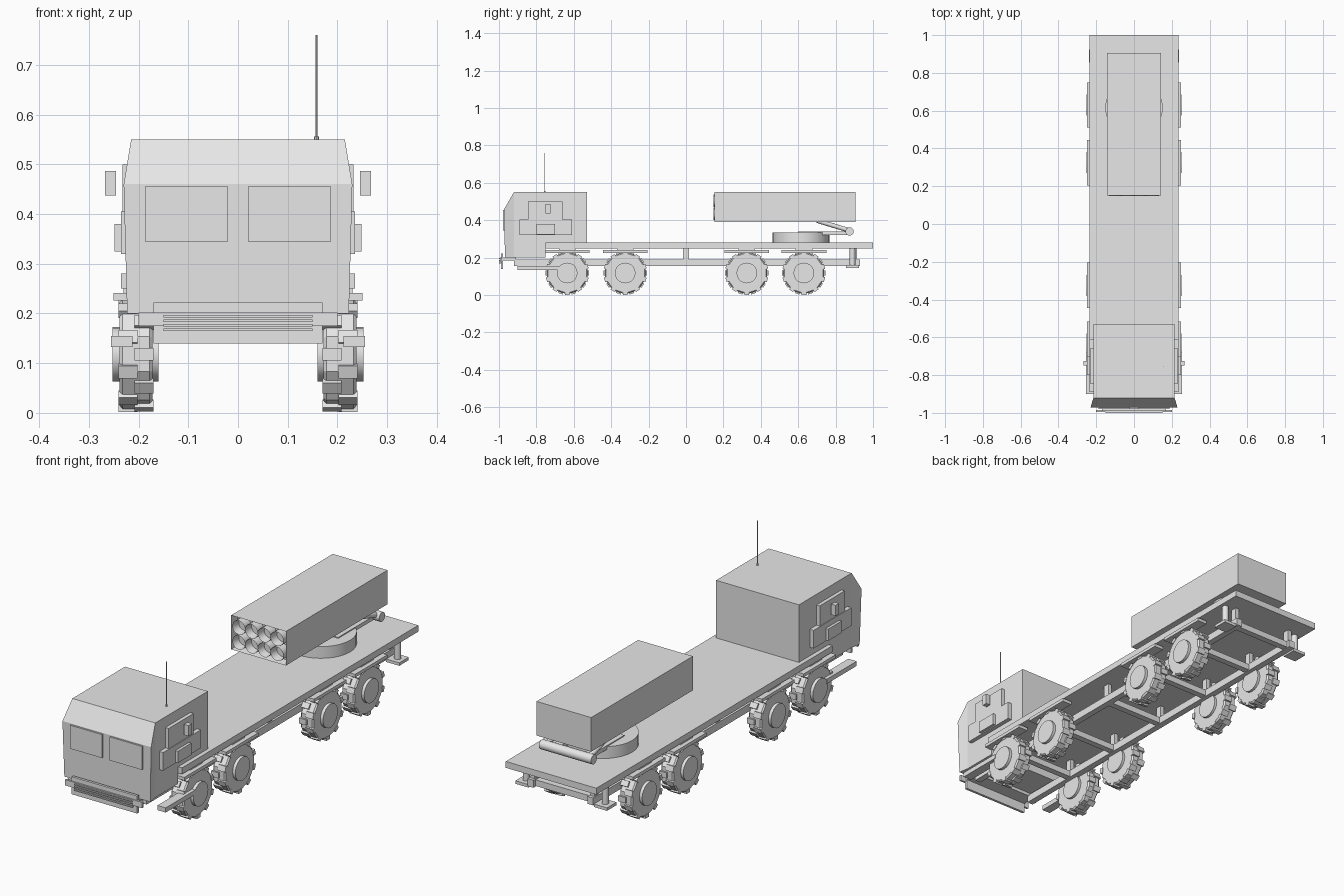
import bpy, bmesh, math
from mathutils import Matrix, Vector

cube = bpy.data.objects.get("Cube")
if cube:
    bpy.data.objects.remove(cube, do_unlink=True)

grey = bpy.data.materials.new("plain_grey")
grey.use_nodes = True
grey.diffuse_color = (0.8, 0.8, 0.8, 1)
grey.node_tree.nodes["Principled BSDF"].inputs["Base Color"].default_value = (0.8, 0.8, 0.8, 1)


def finish(name, bm, smooth=False):
    bmesh.ops.recalc_face_normals(bm, faces=bm.faces)
    mesh = bpy.data.meshes.new(name)
    bm.to_mesh(mesh)
    bm.free()
    mesh.materials.append(grey)
    ob = bpy.data.objects.new(name, mesh)
    bpy.context.collection.objects.link(ob)
    if smooth:
        bpy.ops.object.select_all(action='DESELECT')
        ob.select_set(True)
        bpy.context.view_layer.objects.active = ob
        bpy.ops.object.shade_smooth_by_angle(angle=math.radians(35))
    return ob


def add_box(bm, x, y, z, turn=None):
    """Box from (low, high) ranges, with an optional extra transform."""
    size = Matrix.Diagonal((x[1] - x[0], y[1] - y[0], z[1] - z[0], 1))
    mid = Matrix.Translation([(r[0] + r[1]) / 2 for r in (x, y, z)])
    m = mid @ size
    return bmesh.ops.create_cube(bm, size=1, matrix=turn @ m if turn else m)


def box(name, x, y, z):
    bm = bmesh.new()
    add_box(bm, x, y, z)
    return finish(name, bm)


def pair(name, x, y, z):
    """Matching boxes on the left and right sides."""
    box(name + "_left", x, y, z)
    box(name + "_right", (-x[1], -x[0]), y, z)


def add_rod(bm, a, b, r, sides):
    a, b = Vector(a), Vector(b)
    turn = (b - a).to_track_quat('Z', 'Y').to_matrix().to_4x4()
    return bmesh.ops.create_cone(bm, cap_ends=True, segments=sides, radius1=r, radius2=r,
                                 depth=(b - a).length,
                                 matrix=Matrix.Translation((a + b) / 2) @ turn)


def rod(name, a, b, r, sides=24, smooth=True):
    bm = bmesh.new()
    add_rod(bm, a, b, r, sides)
    return finish(name, bm, smooth)


# Cab: back block plus a flared nose, sections joined front to back
def add_cab(bm):
    top, brow, low, step = 0.55, 0.46, 0.2, 0.26
    rings = []
    for side in (-1, 1):
        outline = [(-0.92, top, 0.215), (-0.53, top, 0.215), (-0.53, step, 0.215),
                   (-0.75, step, 0.215), (-0.75, low, 0.215), (-0.92, low, 0.215),
                   (-0.968, low, 0.223), (-0.972, brow, 0.23)]
        rings.append([bm.verts.new((side * w, y, z)) for y, z, w in outline])
    for ring in rings:
        bm.faces.new(ring[:6])
        bm.faces.new([ring[0], ring[5], ring[6], ring[7]])
    n = len(rings[0])
    for i in range(n):
        j = (i + 1) % n
        bm.faces.new([rings[0][i], rings[0][j], rings[1][j], rings[1][i]])


bm = bmesh.new()
add_cab(bm)
finish("cab", bm)

pair("windscreen", (0.02, 0.187), (-0.979, -0.97), (0.345, 0.455))
pair("door_upper", (0.21, 0.232), (-0.845, -0.66), (0.40, 0.50))
pair("door_lower", (0.21, 0.235), (-0.89, -0.61), (0.32, 0.405))
pair("door_box", (0.23, 0.248), (-0.80, -0.70), (0.325, 0.38))
pair("mirror", (0.245, 0.268), (-0.75, -0.725), (0.437, 0.487))
pair("side_step", (0.212, 0.255), (-0.90, -0.68), (0.133, 0.155))
rod("antenna", (0.158, -0.755, 0.54), (0.158, -0.755, 0.76), 0.002, 8)
rod("antenna_base", (0.158, -0.755, 0.545), (0.158, -0.755, 0.556), 0.005, 10)

# Front bumper with grille slats
box("bumper_plate", (-0.17, 0.17), (-0.99, -0.978), (0.14, 0.222))
box("bumper_bar", (-0.2, 0.2), (-0.995, -0.985), (0.175, 0.202))
box("bumper_mount", (-0.17, 0.17), (-0.98, -0.91), (0.185, 0.2))
for i in range(4):
    z = 0.165 + i * 0.009
    box(f"grille_slat_{i + 1}", (-0.15, 0.15), (-1.0, -0.99), (z, z + 0.005))

# Deck, rails and cross members
box("deck", (-0.235, 0.235), (-0.75, 1.0), (0.25, 0.28))
pair("rail", (0.14, 0.17), (-0.92, 0.93), (0.155, 0.19))
axles = (-0.635, -0.325, 0.325, 0.63)
for i, y in enumerate(axles + (0.0, 0.9)):
    box(f"cross_member_{i + 1}", (-0.15, 0.15), (y - 0.015, y + 0.015), (0.158, 0.187))
    pair(f"deck_post_{i + 1}", (0.145, 0.165), (y - 0.015, y + 0.015), (0.185, 0.255))


# Wheels: faceted tyre, staggered tread blocks and a round hub
def wheel(name, side, y):
    centre = Vector((0, y, 0.118))
    bm = bmesh.new()
    add_rod(bm, centre + Vector((side * 0.172, 0, 0)), centre + Vector((side * 0.238, 0, 0)), 0.114, 10)
    caps = [e for e in bm.edges if abs(e.verts[0].co.x - e.verts[1].co.x) < 0.001]
    bmesh.ops.bevel(bm, geom=caps, offset=0.006, segments=1, affect='EDGES')
    for i in range(20):
        turn = Matrix.Translation(centre) @ Matrix.Rotation(i * math.tau / 20, 4, 'X')
        x = (0.17, 0.208) if i % 2 else (0.202, 0.24)
        a, b = (side * v for v in x)
        add_box(bm, (min(a, b), max(a, b)), (-0.013, 0.013), (0.1, 0.1165), turn)
    finish(name, bm)
    rod(name + "_hub", centre + Vector((side * 0.16, 0, 0)), centre + Vector((side * 0.252, 0, 0)), 0.055, 20)


for i, y in enumerate(axles):
    for side, label in ((1, "left"), (-1, "right")):
        wheel(f"wheel_{label}_{i + 1}", side, y)
    pair(f"fender_{i + 1}", (0.2, 0.25), (y - 0.12, y + 0.12), (0.226, 0.241))
    pair(f"fender_mount_{i + 1}", (0.205, 0.23), (y - 0.045, y + 0.045), (0.238, 0.252))

# Rear stabiliser legs
for side, label in ((1, "left"), (-1, "right")):
    rod(f"stabiliser_leg_{label}", (side * 0.205, 0.89, 0.155), (side * 0.205, 0.89, 0.255), 0.015, 16)
pair("stabiliser_pad", (0.17, 0.238), (0.855, 0.925), (0.146, 0.16))

# Turntable and lifting arms
rod("turntable", (0, 0.615, 0.275), (0, 0.615, 0.335), 0.152, 32)
rod("pivot_tube", (-0.135, 0.875, 0.34), (0.135, 0.875, 0.34), 0.022, 20)
pair("base_arm", (0.06, 0.1), (0.6, 0.88), (0.322, 0.34))
for side, label in ((1, "left"), (-1, "right")):
    rod(f"lift_arm_{label}", (side * 0.11, 0.875, 0.345), (side * 0.11, 0.7, 0.398), 0.012, 12)

# Launcher box with a recessed front
bm = bmesh.new()
add_box(bm, (-0.142, 0.142), (0.152, 0.905), (0.39, 0.55))
bm.faces.ensure_lookup_table()
front = min(bm.faces, key=lambda f: f.calc_center_median().y)
bmesh.ops.inset_region(bm, faces=[front], thickness=0.007)
bmesh.ops.translate(bm, verts=front.verts, vec=(0, 0.04, 0))
finish("launcher_box", bm)

# Two rows of four hollow tubes
for row in range(2):
    for col in range(4):
        x, z = (col - 1.5) * 0.066, 0.47 + (row - 0.5) * 0.07
        bm = bmesh.new()
        add_rod(bm, (x, 0.147, z), (x, 0.2, z), 0.033, 16)
        mouth = min(bm.faces, key=lambda f: f.calc_center_median().y)
        bmesh.ops.inset_region(bm, faces=[mouth], thickness=0.005)
        bmesh.ops.translate(bm, verts=mouth.verts, vec=(0, 0.04, 0))
        finish(f"launch_tube_{row + 1}_{col + 1}", bm, True)
